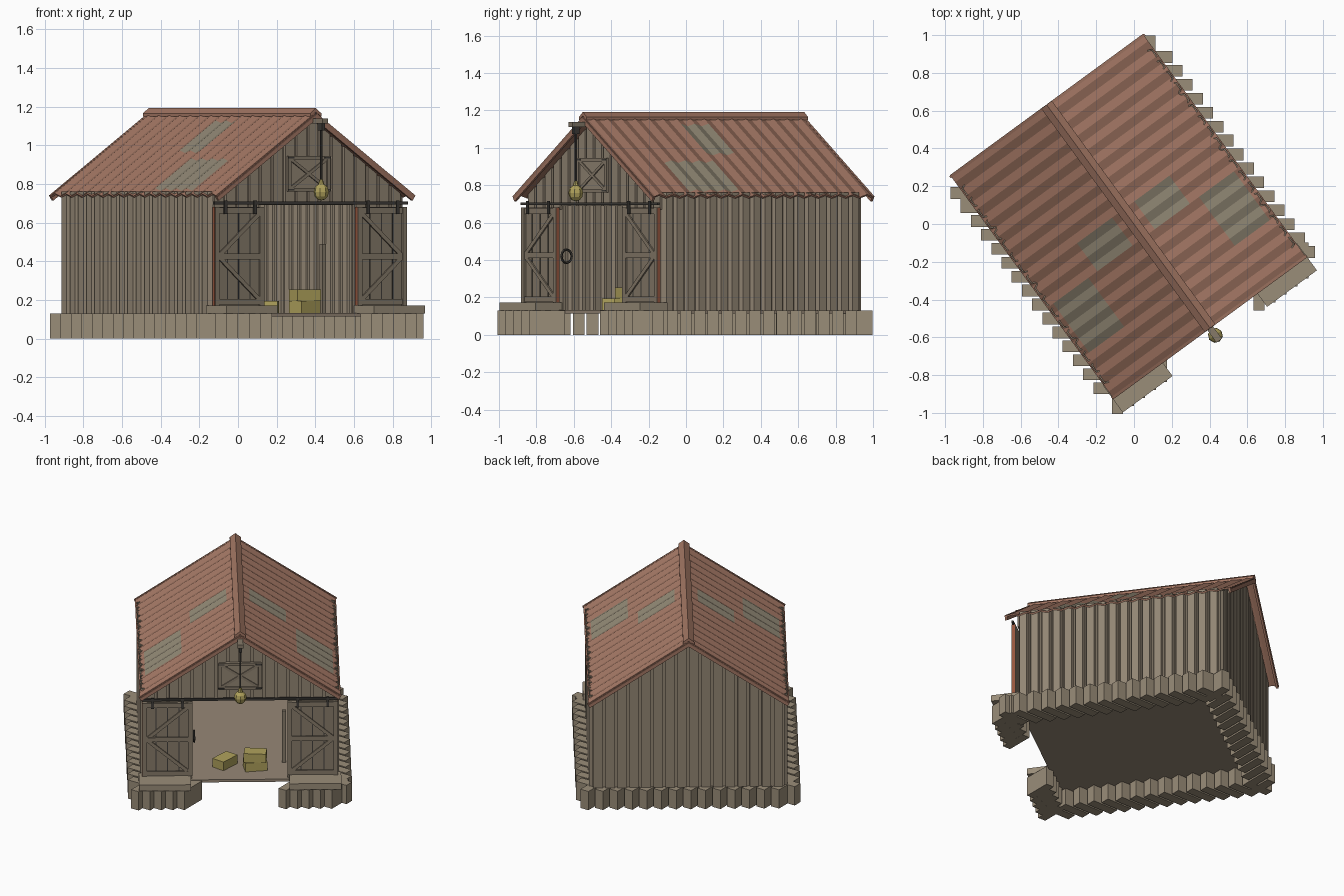
import bpy, bmesh, math
from mathutils import Matrix, Vector

if "Cube" in bpy.data.objects:
    bpy.data.objects.remove(bpy.data.objects["Cube"], do_unlink=True)


def material(name, rgb):
    lin = [(c / 255 / 12.92) if c < 11 else ((c / 255 + 0.055) / 1.055) ** 2.4 for c in rgb]
    m = bpy.data.materials.new(name)
    m.use_nodes = True
    m.diffuse_color = (*lin, 1)
    m.node_tree.nodes["Principled BSDF"].inputs["Base Color"].default_value = (*lin, 1)
    return m


WALL = material("weathered wall", (146, 133, 115))
STONE = material("foundation stone", (154, 141, 121))
ROOF = material("rusty roof", (162, 118, 99))
PATCH = material("roof patch", (142, 133, 114))
WOOD = material("door wood", (134, 122, 105))
IRON = material("dark iron", (62, 60, 56))
HAY = material("straw", (176, 162, 92))
RUST = material("rust edge", (150, 86, 62))
FLOOR = material("floor", (150, 135, 118))

# The barn is built straight, then turned on its foundation
BARN = Matrix.Translation((-0.03, 0.04, 0)) @ Matrix.Rotation(math.radians(36.2), 4, 'Z')
HALF_W, FRONT, BACK, BASE = 0.605, -0.645, 0.66, 0.13


def roof_z(u):
    return 1.165 - 0.675 * abs(u)


def finish(name, bm, mats, matrix=BARN, thick=0):
    bmesh.ops.recalc_face_normals(bm, faces=bm.faces)
    mesh = bpy.data.meshes.new(name)
    bm.to_mesh(mesh)
    bm.free()
    for m in mats:
        mesh.materials.append(m)
    mesh.transform(matrix)
    ob = bpy.data.objects.new(name, mesh)
    bpy.context.collection.objects.link(ob)
    if thick:
        mod = ob.modifiers.new("thickness", 'SOLIDIFY')
        mod.thickness = thick
        mod.offset = 0
    return ob


def add_box(bm, lo, hi, rot=None):
    lo, hi = Vector(lo), Vector(hi)
    mat = Matrix.Translation((lo + hi) / 2) @ (rot or Matrix()) @ Matrix.Diagonal((*(hi - lo), 1))
    bmesh.ops.create_cube(bm, size=1, matrix=mat)


def add_bar(bm, p, q, v, width, depth):
    # Straight bar in a plane of constant depth, between two (u, z) points
    d = Vector((q[0] - p[0], 0, q[1] - p[1]))
    c = Vector(((p[0] + q[0]) / 2, v, (p[1] + q[1]) / 2))
    half = Vector((d.length / 2, depth / 2, width / 2))
    add_box(bm, c - half, c + half, Matrix.Rotation(-math.atan2(d.z, d.x), 4, 'Y'))


def boxes(name, items, mat, matrix=BARN):
    bm = bmesh.new()
    for lo, hi in items:
        add_box(bm, lo, hi)
    return finish(name, bm, [mat], matrix)


def prism(bm, outline, v0, v1):
    a = [bm.verts.new((u, v0, z)) for u, z in outline]
    f = bm.faces.new(a)
    ext = bmesh.ops.extrude_face_region(bm, geom=[f])
    moved = [g for g in ext["geom"] if isinstance(g, bmesh.types.BMVert)]
    bmesh.ops.translate(bm, verts=moved, vec=(0, v1 - v0, 0))


# Foundation: upright stones laid in steps, with a gap at the doorway
bm = bmesh.new()


def stone(u, v, sx, sy):
    p = BARN @ Vector((u, v, 0))
    half = Vector((sx / 2, sy / 2, 0))
    add_box(bm, p - half, p + half + Vector((0, 0, BASE)))


for s in (-1, 1):
    for i in range(15):
        stone(s * 0.61, -0.68 + 1.28 * i / 14, 0.19, 0.062)
    for i in range(5):
        stone(s * (0.32 + 0.072 * i), -0.735, 0.058, 0.19)
for i in range(14):
    stone(-0.6 + 1.2 * i / 13, 0.63, 0.062, 0.19)
finish("foundation_stones", bm, [STONE], Matrix())

boxes("floor", [((-HALF_W, FRONT - 0.02, 0.115), (HALF_W, BACK, 0.133))], FLOOR)
boxes("door_sills", [((min(s * 0.31, s * 0.637), -0.82, BASE), (max(s * 0.31, s * 0.637), -0.64, 0.172))
                     for s in (-1, 1)], STONE)

# Side walls: boxy corrugated sheets
RIBS = 18
step = (BACK - FRONT) / RIBS
for s, side in ((-1, "left"), (1, "right")):
    bm = bmesh.new()
    prev = None
    for i in range(RIBS):
        for f, off in ((0, 0), (0.13, 0.022), (0.7, 0.022), (0.83, 0), (1, 0)):
            v = FRONT + (i + f) * step
            u = s * (HALF_W - 0.005 + off)
            pair = [bm.verts.new((u, v, z)) for z in (BASE, roof_z(HALF_W) + 0.004)]
            if prev:
                bm.faces.new((prev[0], pair[0], pair[1], prev[1]))
            prev = pair
    bmesh.ops.remove_doubles(bm, verts=bm.verts, dist=0.0005)
    finish(side + "_wall", bm, [WALL], thick=0.008)

# Gable walls, with raised boards cut to the roof slope
TOP = 0.69


def gable_boards(bm, v, out, lowest):
    n = 16
    for i in range(n):
        a = -HALF_W + 2 * HALF_W * (i + 0.12) / n
        b = a + 2 * HALF_W * 0.78 / n
        z0 = lowest(a, b)
        prism(bm, [(a, z0), (b, z0), (b, roof_z(b) - 0.012), (a, roof_z(a) - 0.012)], v, v + out * 0.014)


eave = roof_z(HALF_W) - 0.01
bm = bmesh.new()
prism(bm, [(-HALF_W, BASE), (HALF_W, BASE), (HALF_W, eave), (0, 1.15), (-HALF_W, eave)], BACK - 0.015, BACK)
gable_boards(bm, BACK, 1, lambda a, b: BASE)
finish("back_wall", bm, [WALL])

bm = bmesh.new()
prism(bm, [(-HALF_W, BASE), (-0.3, BASE), (-0.3, TOP), (0.3, TOP), (0.3, BASE), (HALF_W, BASE),
           (HALF_W, eave), (0, 1.15), (-HALF_W, eave)], FRONT, FRONT + 0.015)
gable_boards(bm, FRONT, -1, lambda a, b: TOP if a > -0.31 and b < 0.31 else TOP - 0.02)
finish("front_wall", bm, [WALL])

# Corrugated roof, with replaced sheets as patches
ROOF_L, EAVE_U, WAVES = 0.733, 0.63, 16
cols = 2 * WAVES
rows = [0.0, 0.07, 0.3, 0.36, 0.59, EAVE_U]
for s, side in ((-1, "left"), (1, "right")):
    bm = bmesh.new()
    grid = []
    for k in range(cols + 1):
        v = -ROOF_L + 2 * ROOF_L * k / cols
        lift = 0.007 if k % 2 else -0.007
        grid.append([bm.verts.new((s * u, v, roof_z(u) + lift)) for u in rows])
    for k in range(cols):
        for j in range(len(rows) - 1):
            f = bm.faces.new((grid[k][j], grid[k + 1][j], grid[k + 1][j + 1], grid[k][j + 1]))
            v = f.calc_center_median().y
            if (j == 1 and -0.12 < v < 0.05) or (j == 3 and -0.46 < v < -0.13):
                f.material_index = 1
    finish(side + "_roof", bm, [ROOF, PATCH], thick=0.01)

bm = bmesh.new()
prism(bm, [(0, 1.192), (0.035, 1.165), (0.035, 1.148), (0, 1.17), (-0.035, 1.148), (-0.035, 1.165)],
      -ROOF_L, ROOF_L)
finish("ridge_cap", bm, [ROOF])

bm = bmesh.new()
for v in (-0.725, 0.725):
    for s in (-1, 1):
        add_bar(bm, (0, 1.15), (s * EAVE_U, roof_z(EAVE_U) - 0.013), v, 0.032, 0.014)
finish("barge_boards", bm, [ROOF])

# Sliding doors: planks, frame and two braces
DV = -0.675
for s, side in ((-1, "left"), (1, "right")):
    inner, outer = s * 0.3, s * 0.615
    lo, hi = min(inner, outer), max(inner, outer)
    bm = bmesh.new()
    add_box(bm, (lo, DV - 0.006, 0.172), (hi, DV + 0.008, 0.68))
    for z in (0.19, 0.425, 0.662):
        add_bar(bm, (lo, z), (hi, z), DV - 0.01, 0.03, 0.012)
    for u in (lo + 0.014, hi - 0.014):
        add_bar(bm, (u, 0.172), (u, 0.68), DV - 0.011, 0.028, 0.012)
    for z in (0.2, 0.65):
        add_bar(bm, (inner + s * 0.025, z), (outer - s * 0.025, 0.425), DV - 0.01, 0.022, 0.01)
    finish(side + "_door", bm, [WOOD])
    boxes(side + "_door_seams", [((lo + 0.315 * t - 0.003, DV - 0.008, 0.2), (lo + 0.315 * t + 0.003, DV, 0.65))
                                 for t in (0.27, 0.5, 0.73)], IRON)
    boxes(side + "_door_edges", [((u - 0.002, DV - 0.014, 0.172), (u + 0.002, DV + 0.006, 0.68))
                                 for u in (lo, hi)], RUST)
    boxes(side + "_door_hangers", [((lo + 0.315 * t - 0.009, DV - 0.024, 0.645), (lo + 0.315 * t + 0.009, DV - 0.016, 0.715))
                                   for t in (0.2, 0.8)], IRON)
boxes("door_rail", [((-0.62, DV - 0.018, 0.694), (0.62, DV - 0.004, 0.708))], IRON)

# Loft hatch
HV = FRONT - 0.016
boxes("hatch", [((-0.132, HV - 0.006, 0.76), (0.132, HV + 0.012, 0.945))], WALL)
bm = bmesh.new()
for z in (0.77, 0.935):
    add_bar(bm, (-0.135, z), (0.135, z), HV - 0.01, 0.02, 0.01)
for u in (-0.125, 0.125):
    add_bar(bm, (u, 0.76), (u, 0.945), HV - 0.01, 0.02, 0.01)
for s in (-1, 1):
    add_bar(bm, (-0.115, 0.8525 - s * 0.075), (0.115, 0.8525 + s * 0.075), HV - 0.009, 0.016, 0.008)
finish("hatch_frame", bm, [WOOD])
boxes("hatch_brackets", [((s * 0.117 - 0.02, HV - 0.019, z - 0.004), (s * 0.117 + 0.02, HV - 0.014, z + 0.004))
                         for s in (-1, 1) for z in (0.77, 0.935)], IRON)

# Hoist with a hanging straw bundle
HOIST = -0.78
boxes("hoist_beam", [((-0.018, HOIST - 0.035, 1.112), (0.018, FRONT, 1.138))], WOOD)
boxes("hoist_pulley", [((-0.01, HOIST - 0.018, 1.075), (0.01, HOIST + 0.018, 1.112))], IRON)
boxes("hoist_rope", [((-0.004, HOIST - 0.004, 0.79), (0.004, HOIST + 0.004, 1.08))], IRON)
bm = bmesh.new()
bmesh.ops.create_uvsphere(bm, u_segments=8, v_segments=6, radius=0.04,
                          matrix=Matrix.Translation((0, HOIST, 0.758)) @ Matrix.Diagonal((1, 1, 1.1, 1)))
bmesh.ops.create_cone(bm, cap_ends=True, segments=8, radius1=0.018, radius2=0.008, depth=0.03,
                      matrix=Matrix.Translation((0, HOIST, 0.808)))
finish("hanging_bundle", bm, [HAY])

# Straw bales and fittings inside the doorway
bm = bmesh.new()
for u, v, z, turn in ((0.1, -0.5, 0.133, 8), (0.1, -0.5, 0.193, -6), (-0.09, -0.45, 0.133, 50)):
    half = Vector((0.07, 0.045, 0.03))
    c = Vector((u, v, z + 0.03))
    add_box(bm, c - half, c + half, Matrix.Rotation(math.radians(turn), 4, 'Z'))
finish("straw_bales", bm, [HAY])
boxes("stall_post", [((0.27, -0.42, BASE), (0.295, -0.395, 0.49))], WOOD)

# Coiled rope by the door
bpy.ops.mesh.primitive_torus_add(major_segments=12, minor_segments=5, major_radius=0.035, minor_radius=0.007)
coil = bpy.context.object
coil.name = "rope_coil"
coil.data.transform(BARN @ Matrix.Translation((-0.288, -0.63, 0.42)) @ Matrix.Rotation(math.pi / 2, 4, 'Y'))
coil.data.materials.append(IRON)
